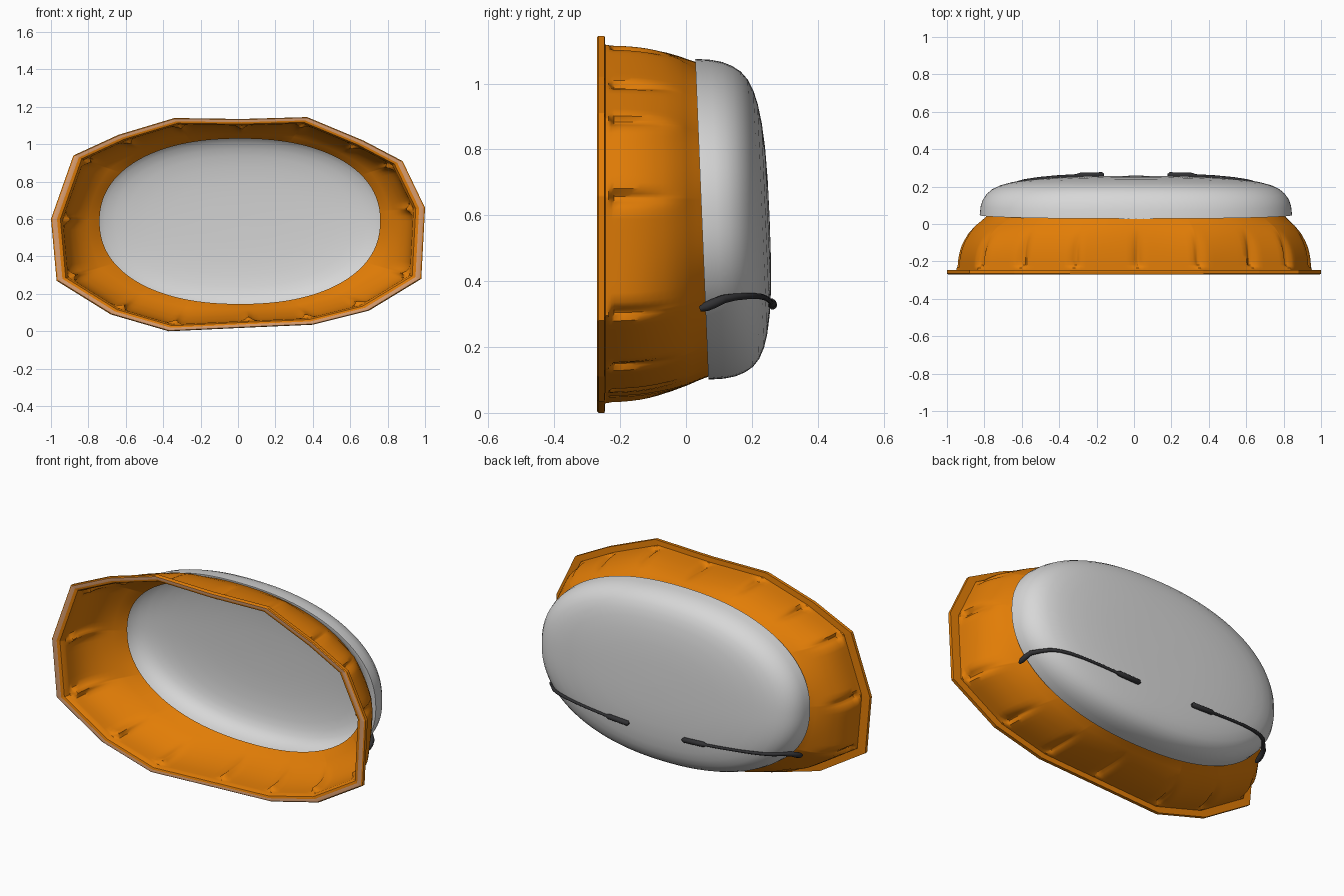
import bpy, bmesh, math

if "Cube" in bpy.data.objects:
    bpy.data.objects.remove(bpy.data.objects["Cube"])

CX, CZ, N = 0.01, 0.588, 2.22         # centre and squareness of the oval parts


def material(name, rgb):
    m = bpy.data.materials.new(name)
    m.diffuse_color = (*rgb, 1)
    m.use_nodes = True
    m.node_tree.nodes["Principled BSDF"].inputs["Base Color"].default_value = m.diffuse_color
    return m


ORANGE = material("orange", (0.76, 0.205, 0.002))
TAN = material("rim_tan", (0.70, 0.34, 0.16))
GREY = material("light_grey", (0.68, 0.68, 0.68))
DARK = material("dark_grey", (0.03, 0.03, 0.033))


def interp(table, v):
    if v <= table[0][0]:
        return table[0][1]
    for (a, fa), (b, fb) in zip(table, table[1:]):
        if v <= b:
            return fa + (fb - fa) * (v - a) / (b - a)
    return table[-1][1]


def oval(angle, a, b):
    c, s = math.cos(angle), math.sin(angle)
    k = (abs(c) ** N + abs(s) ** N) ** (-1 / N)
    return CX + a * c * k, CZ + b * s * k


def shear(z):
    return -0.02 * (z - CZ) / 0.487


def loft(name, rings, mats, closed=False, cap=False, mat_rule=None):
    bm = bmesh.new()
    vs = [[bm.verts.new(p) for p in r] for r in rings]
    n = len(rings[0])
    for i in range(len(vs) if closed else len(vs) - 1):
        A, B = vs[i], vs[(i + 1) % len(vs)]
        for j in range(n):
            f = bm.faces.new((A[j], A[(j + 1) % n], B[(j + 1) % n], B[j]))
            f.material_index = mat_rule(i) if mat_rule else 0
    if cap:
        bm.faces.new(vs[-1])
    bmesh.ops.recalc_face_normals(bm, faces=bm.faces)
    me = bpy.data.meshes.new(name)
    bm.to_mesh(me)
    bm.free()
    ob = bpy.data.objects.new(name, me)
    bpy.context.collection.objects.link(ob)
    for m in mats:
        me.materials.append(m)
    bpy.ops.object.select_all(action='DESELECT')
    ob.select_set(True)
    bpy.context.view_layer.objects.active = ob
    bpy.ops.object.shade_smooth_by_angle(angle=math.radians(40))
    return ob


# --- orange frame: faceted flanged rim blending into an oval back edge ---
CORNERS = [(1.0, 0.66), (0.88, 0.91), (0.67, 1.02), (0.37, 1.145), (0.02, 1.135),
           (-0.34, 1.14), (-0.64, 1.05), (-0.88, 0.94), (-1.0, 0.6), (-0.97, 0.27),
           (-0.68, 0.09), (-0.37, 0.0), (0.06, 0.02), (0.40, 0.035), (0.70, 0.11),
           (0.98, 0.28)]
SEG = 14
outline = []                           # (x, z, angle, groove strength)
for (x0, z0), (x1, z1) in zip(CORNERS, CORNERS[1:] + CORNERS[:1]):
    L = math.hypot(x1 - x0, z1 - z0)
    for k in range(SEG):
        u = (1 - math.cos(math.pi * k / SEG)) / 2
        x, z = x0 + (x1 - x0) * u, z0 + (z1 - z0) * u
        d = min(u, 1 - u) * L
        ang = math.atan2((z - CZ) / 0.57, x - CX)
        outline.append((x, z, ang, math.exp(-(d / 0.022) ** 2)))

BLEND = [(-0.245, 0), (-0.18, 0.03), (-0.14, 0.09), (-0.1, 0.18), (-0.05, 0.37),
         (-0.01, 0.59), (0.02, 0.81), (0.048, 1)]
GROOVE = [(-0.235, 0), (-0.218, 0.9), (-0.15, 0.8), (-0.08, 0.5), (-0.01, 0)]
ROWS = [-0.245, -0.235, -0.226, -0.218, -0.19, -0.165, -0.14, -0.115, -0.09, -0.07,
        -0.05, -0.03, -0.01, 0.005, 0.02, 0.034, 0.048]


def wall(y, scale, a, b):
    w, ring = interp(BLEND, y), []
    for x, z, ang, g in outline:
        ex, ez = oval(ang, a, b)
        k = scale - 0.04 * g * interp(GROOVE, y)
        px = CX + (x - CX) * k
        pz = CZ + (z - CZ) * k
        px, pz = px + (ex - px) * w, pz + (ez - pz) * w
        ring.append((px, y + shear(pz) * w, pz))
    return ring


def rim(y, scale):
    return [(CX * (1 - scale) + x * scale, y, CZ + (z - CZ) * scale) for x, z, *_ in outline]


rings = [wall(y, 0.937, 0.75, 0.442) for y in reversed(ROWS)]
front = len(rings) + 1                 # tan strip on the front of the rim
rings += [rim(-0.266, 0.95), rim(-0.27, 0.968), rim(-0.27, 0.993), rim(-0.265, 1.0),
          rim(-0.247, 1.0)]
rings += [wall(y, 0.95, 0.79, 0.478) for y in ROWS]
loft("frame", rings, [ORANGE, TAN], closed=True,
     mat_rule=lambda i: 1 if i == front else 0)

# --- grey domed back cover ---
DOME = [(0.0, 0.254), (0.25, 0.253), (0.45, 0.249), (0.6, 0.242), (0.72, 0.232),
        (0.8, 0.221), (0.87, 0.205), (0.92, 0.185), (0.955, 0.160), (0.98, 0.130),
        (0.994, 0.095), (1.0, 0.048)]
A, B = 0.835, 0.487


def dome_ring(s, y):
    pts = [oval(2 * math.pi * j / 128, A * s, B * s) for j in range(128)]
    return [(x, y + shear(z), z) for x, z in pts]


cover = loft("back_cover", [dome_ring(0.93, 0.048)] +
             [dome_ring(max(s, 0.02), y) for s, y in reversed(DOME)], [GREY], cap=True)
sol = cover.modifiers.new("thickness", 'SOLIDIFY')
sol.thickness = 0.008


# --- dark arms hugging the cover, one per side ---
def dome_y(x, z):
    m = (abs((x - CX) / A) ** N + abs((z - CZ) / B) ** N) ** (1 / N)
    return interp(DOME, m) + shear(z)


ARM = [(0.17, 0.328, 0.5), (0.18, 0.328, 1.3), (0.30, 0.333, 1.3), (0.32, 0.334, 0.7),
       (0.42, 0.341, 0.7), (0.52, 0.348, 0.7), (0.60, 0.353, 0.8), (0.66, 0.355, 0.8),
       (0.70, 0.355, 0.9), (0.735, 0.352, 1.0)]
for side, name in ((1, "right_arm"), (-1, "left_arm")):
    pts = [(CX + side * x, dome_y(CX + x, z) + 0.0085, z, r) for x, z, r in ARM]
    pts += [(CX + side * x, y, z, r) for x, y, z, r in
            ((0.765, 0.115, 0.346, 1.2), (0.775, 0.085, 0.333, 1.4),
             (0.778, 0.06, 0.322, 1.3), (0.778, 0.042, 0.315, 0.7))]
    cu = bpy.data.curves.new(name, 'CURVE')
    cu.dimensions = '3D'
    cu.bevel_depth = 0.011
    cu.bevel_resolution = 3
    cu.use_fill_caps = True
    sp = cu.splines.new('POLY')
    sp.points.add(len(pts) - 1)
    for p, (x, y, z, r) in zip(sp.points, pts):
        p.co = (x, y, z, 1)
        p.radius = r
    sp.use_smooth = True
    cu.materials.append(DARK)
    bpy.context.collection.objects.link(bpy.data.objects.new(name, cu))
